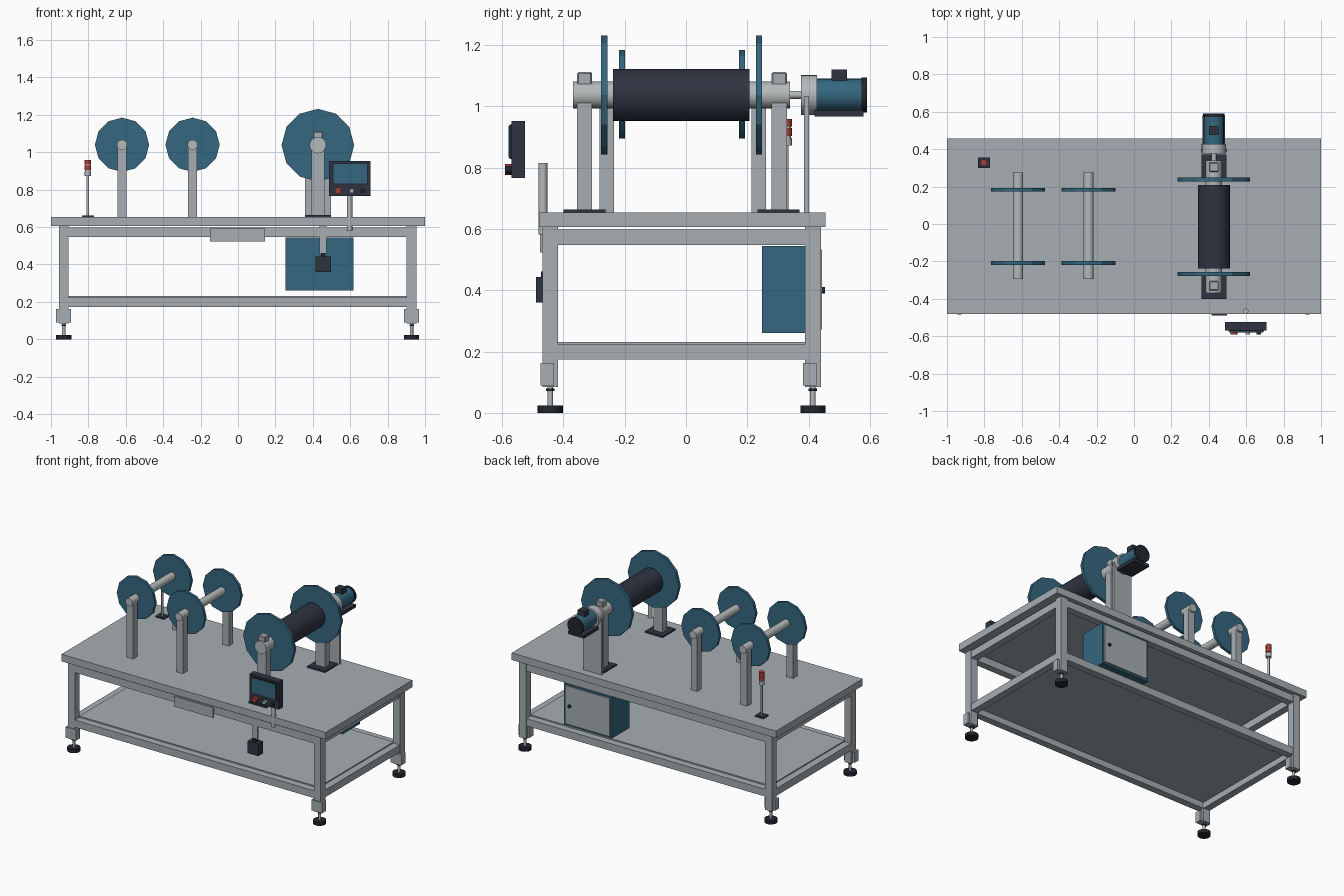
import bpy, math

if "Cube" in bpy.data.objects:
    bpy.data.objects.remove(bpy.data.objects["Cube"])


def material(name, rgb):
    m = bpy.data.materials.new(name)
    m.diffuse_color = (*rgb, 1)
    m.use_nodes = True
    m.node_tree.nodes["Principled BSDF"].inputs["Base Color"].default_value = m.diffuse_color
    return m


GREY = material("painted grey", (0.38, 0.42, 0.445))
STEEL = material("light steel", (0.46, 0.49, 0.50))
BLUE = material("machine blue", (0.035, 0.135, 0.215))
DARK = material("dark slate", (0.027, 0.034, 0.052))
BLACK = material("rubber black", (0.016, 0.019, 0.027))
RED = material("signal red", (0.42, 0.045, 0.04))


def box(name, x, y, z, mat, bevel=0):
    """Box from (min, max) pairs."""
    bpy.ops.mesh.primitive_cube_add(size=1, location=[sum(p) / 2 for p in (x, y, z)])
    o = bpy.context.object
    o.name = name
    o.scale = [p[1] - p[0] for p in (x, y, z)]
    bpy.ops.object.transform_apply(location=False, rotation=False, scale=True)
    o.data.materials.append(mat)
    if bevel:
        b = o.modifiers.new("edge", 'BEVEL')
        b.width, b.segments = bevel, 1
    return o


def cyl(name, axis, a, b, centre, r, mat, sides=24, smooth=True):
    """Cylinder from a to b along y or z; centre holds the other two coordinates."""
    mid = (a + b) / 2
    if axis == 'y':
        loc, rot = (centre[0], mid, centre[1]), (math.pi / 2, 0, 0)
    else:
        loc, rot = (centre[0], centre[1], mid), (0, 0, 0)
    bpy.ops.mesh.primitive_cylinder_add(vertices=sides, radius=r, depth=b - a,
                                        location=loc, rotation=rot)
    o = bpy.context.object
    o.name = name
    o.data.materials.append(mat)
    if smooth:
        bpy.ops.object.shade_smooth_by_angle(angle=math.radians(35))
    return o


# Table top
box("table_top", (-1, 1), (-0.48, 0.456), (0.606, 0.654), GREY)

# Legs, foot brackets and levelling feet
LX, LY, H = (-0.932, 0.928), (-0.443, 0.414), 0.026
for x in LX:
    for y in LY:
        box("leg", (x - H, x + H), (y - H, y + H), (0.085, 0.606), GREY)
        box("foot_bracket", (x - 0.04, x + 0.04), (y - 0.032, y + 0.012), (0.09, 0.163), GREY)
        cyl("foot_stem", 'z', 0.02, 0.09, (x, y), 0.009, STEEL, 12)
        cyl("foot_nut", 'z', 0.071, 0.08, (x, y), 0.014, BLACK, 6, False)
        cyl("foot_pad", 'z', 0, 0.024, (x, y), 0.041, BLACK)

# Upper and lower rails
for z in ((0.548, 0.598), (0.174, 0.224)):
    for y in LY:
        box("long_rail", (LX[0] + H, LX[1] - H), (y - 0.024, y + 0.024), z, GREY)
    for x in LX:
        box("cross_rail", (x - 0.024, x + 0.024), (LY[0] + H, LY[1] - H), z, GREY)

# Lower shelf and front name plate
box("shelf", (-0.908, 0.904), (-0.419, 0.39), (0.215, 0.232), GREY)
box("front_plate", (-0.15, 0.145), (-0.476, -0.464), (0.523, 0.592), GREY)

# Two idle reels
RZ = 1.04
for x in (-0.62, -0.243):
    cyl("reel_shaft", 'y', -0.295, 0.275, (x, RZ), 0.027, STEEL)
    for y in (-0.2085, 0.1825):
        cyl("reel_disc", 'y', y - 0.0095, y + 0.0095, (x, RZ), 0.145, BLUE, 12, False)
    for y in (-0.259, 0.237):
        box("reel_post", (x - 0.024, x + 0.024), (y - 0.024, y + 0.024), (0.654, RZ), GREY)

# Driven drum
DX, DZ = 0.427, 1.038
cyl("drum", 'y', -0.238, 0.208, (DX, DZ), 0.085, DARK, 32)
cyl("drum_shaft", 'y', -0.368, 0.339, (DX, DZ), 0.044, STEEL)
for y in (-0.267, 0.238):
    cyl("drum_disc", 'y', y - 0.01, y + 0.01, (DX, DZ), 0.194, BLUE, 12, False)
for y, base in ((-0.331, (-0.40, -0.262)), (0.304, (0.234, 0.371))):
    box("drum_base", (DX - 0.067, DX + 0.067), base, (0.654, 0.664), DARK)
    box("drum_post", (DX - 0.035, DX + 0.035), (y - 0.025, y + 0.025), (0.664, DZ), GREY)
    box("bearing_cap", (DX - 0.026, DX + 0.026), (y - 0.025, y + 0.025), (DZ, 1.112), GREY, 0.005)

# Drive motor and support
box("motor_support", (DX - 0.07, DX + 0.07), (0.385, 0.402), (0.654, 1.035), GREY)
cyl("motor_coupling", 'y', 0.33, 0.385, (DX, DZ), 0.013, STEEL, 16)
cyl("motor_flange", 'y', 0.376, 0.428, (DX, DZ), 0.065, STEEL)
cyl("motor_body", 'y', 0.428, 0.573, (DX, DZ), 0.053, BLUE)
cyl("motor_cover", 'y', 0.573, 0.59, (DX, DZ), 0.057, BLACK)
box("motor_foot", (DX - 0.06, DX + 0.06), (0.42, 0.58), (0.968, 0.988), DARK)
box("terminal_box", (DX - 0.026, DX + 0.026), (0.475, 0.525), (1.07, 1.121), DARK)

# Control cabinet under the table
box("cabinet", (0.255, 0.617), (0.248, 0.437), (0.26, 0.545), BLUE)
box("cabinet_door", (0.267, 0.605), (0.437, 0.444), (0.272, 0.533), GREY)
cyl("cabinet_handle", 'y', 0.444, 0.454, (0.57, 0.40), 0.011, BLACK, 12)

# Operator panel
cyl("panel_pole", 'z', 0.583, 0.816, (0.597, -0.467), 0.0145, STEEL)
box("panel_case", (0.486, 0.709), (-0.57, -0.525), (0.766, 0.953), DARK)
box("panel_bezel", (0.505, 0.695), (-0.576, -0.57), (0.828, 0.942), BLACK)
box("panel_screen", (0.511, 0.689), (-0.579, -0.576), (0.834, 0.936), BLUE)
for x, r, mat in ((0.535, 0.018, RED), (0.608, 0.012, STEEL), (0.667, 0.012, BLACK)):
    cyl("panel_button", 'y', -0.59, -0.57, (x, 0.794), r, mat, 16)

# Hanging switch box
box("switch_bracket", (0.436, 0.474), (-0.467, -0.455), (0.455, 0.606), GREY)
box("switch_neck", (0.443, 0.467), (-0.474, -0.448), (0.436, 0.462), BLACK)
box("switch_box", (0.415, 0.496), (-0.489, -0.437), (0.36, 0.443), DARK)

# Signal tower
SX, SY = -0.803, 0.328
box("tower_base", (SX - 0.032, SX + 0.032), (SY - 0.028, SY + 0.028), (0.654, 0.663), DARK)
cyl("tower_pole", 'z', 0.66, 0.875, (SX, SY), 0.007, STEEL, 12)
cyl("tower_core", 'z', 0.872, 0.955, (SX, SY), 0.014, STEEL, 16)
for z, mat in ((0.872, STEEL), (0.904, RED), (0.934, RED)):
    cyl("tower_lamp", 'z', z, z + 0.026, (SX, SY), 0.018, mat, 16)
